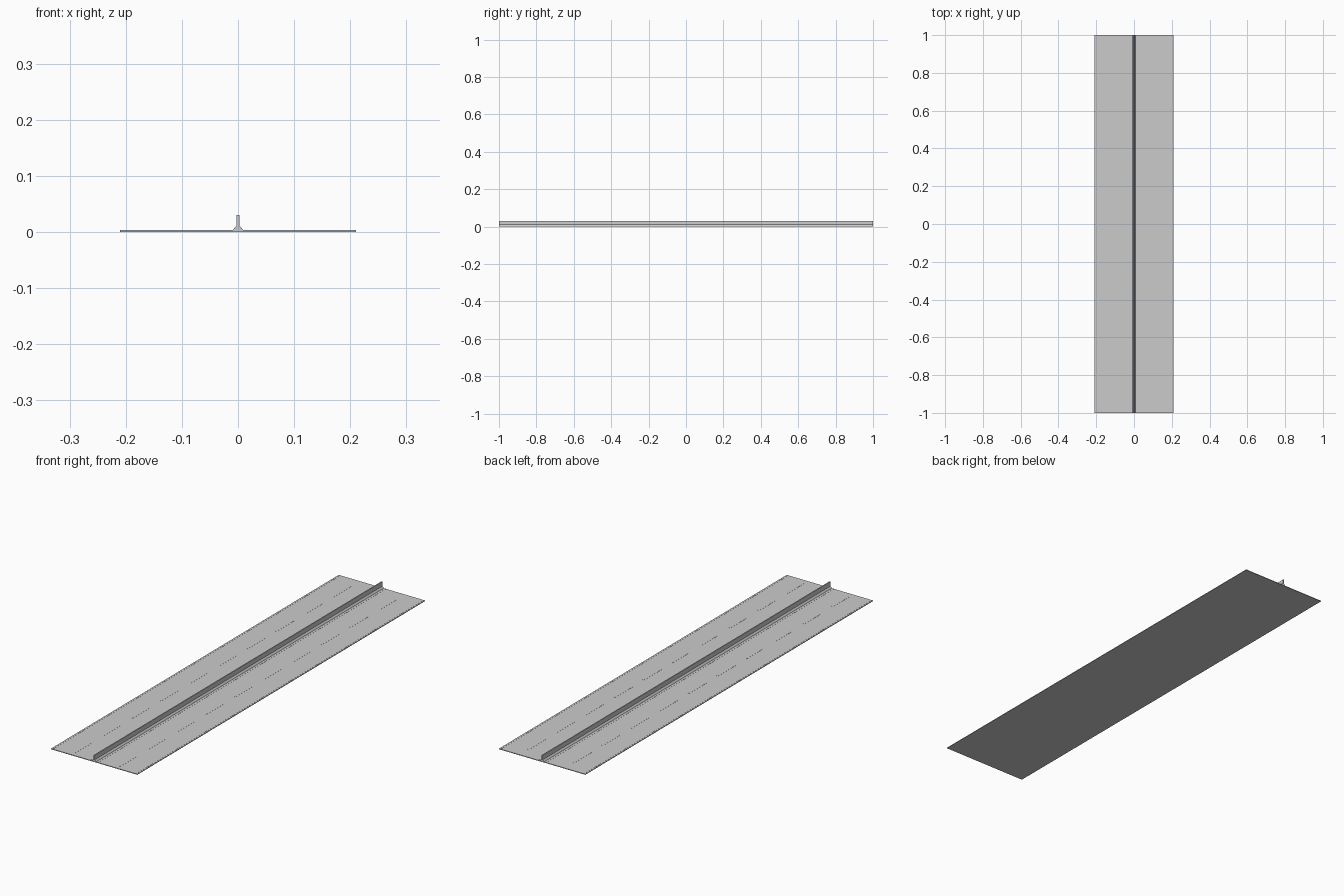
import bpy, bmesh

if "Cube" in bpy.data.objects:
    bpy.data.objects.remove(bpy.data.objects["Cube"])

TOP = 0.003      # road surface height
MARK = 0.0005    # paint thickness


def add_boxes(name, boxes):
    """One object made of boxes given as (x, y, z, width, length, height), z = underside."""
    bm = bmesh.new()
    for x, y, z, w, l, h in boxes:
        verts = bmesh.ops.create_cube(bm, size=1)["verts"]
        bmesh.ops.scale(bm, vec=(w, l, h), verts=verts)
        bmesh.ops.translate(bm, vec=(x, y, z + h / 2), verts=verts)
    return finish(name, bm)


def finish(name, bm):
    bmesh.ops.recalc_face_normals(bm, faces=bm.faces)
    mesh = bpy.data.meshes.new(name)
    bm.to_mesh(mesh)
    bm.free()
    obj = bpy.data.objects.new(name, mesh)
    bpy.context.collection.objects.link(obj)
    return obj


# Road slab
add_boxes("road_slab", [(0, 0, 0, 0.42, 2, TOP)])

# Central barrier: flared foot, slim upright wall
half = [(0.009, TOP), (0.008, 0.005), (0.003, 0.011), (0.0025, 0.03)]
profile = half + [(-x, z) for x, z in reversed(half)]
bm = bmesh.new()
face = bm.faces.new([bm.verts.new((x, -1, z)) for x, z in profile])
extruded = bmesh.ops.extrude_face_region(bm, geom=[face], use_keep_orig=True)["geom"]
bmesh.ops.translate(bm, vec=(0, 2, 0),
                    verts=[g for g in extruded if isinstance(g, bmesh.types.BMVert)])
finish("centre_barrier", bm)

# Painted lines: dashed lane dividers and solid edge lines on each carriageway
for side, label in ((-1, "left"), (1, "right")):
    add_boxes(f"{label}_lane_dashes",
              [(side * 0.11, -0.92 + 0.2 * i, TOP, 0.008, 0.12, MARK) for i in range(10)])
    add_boxes(f"{label}_edge_lines",
              [(side * x, 0, TOP, 0.004, 2, MARK) for x in (0.018, 0.203)])
